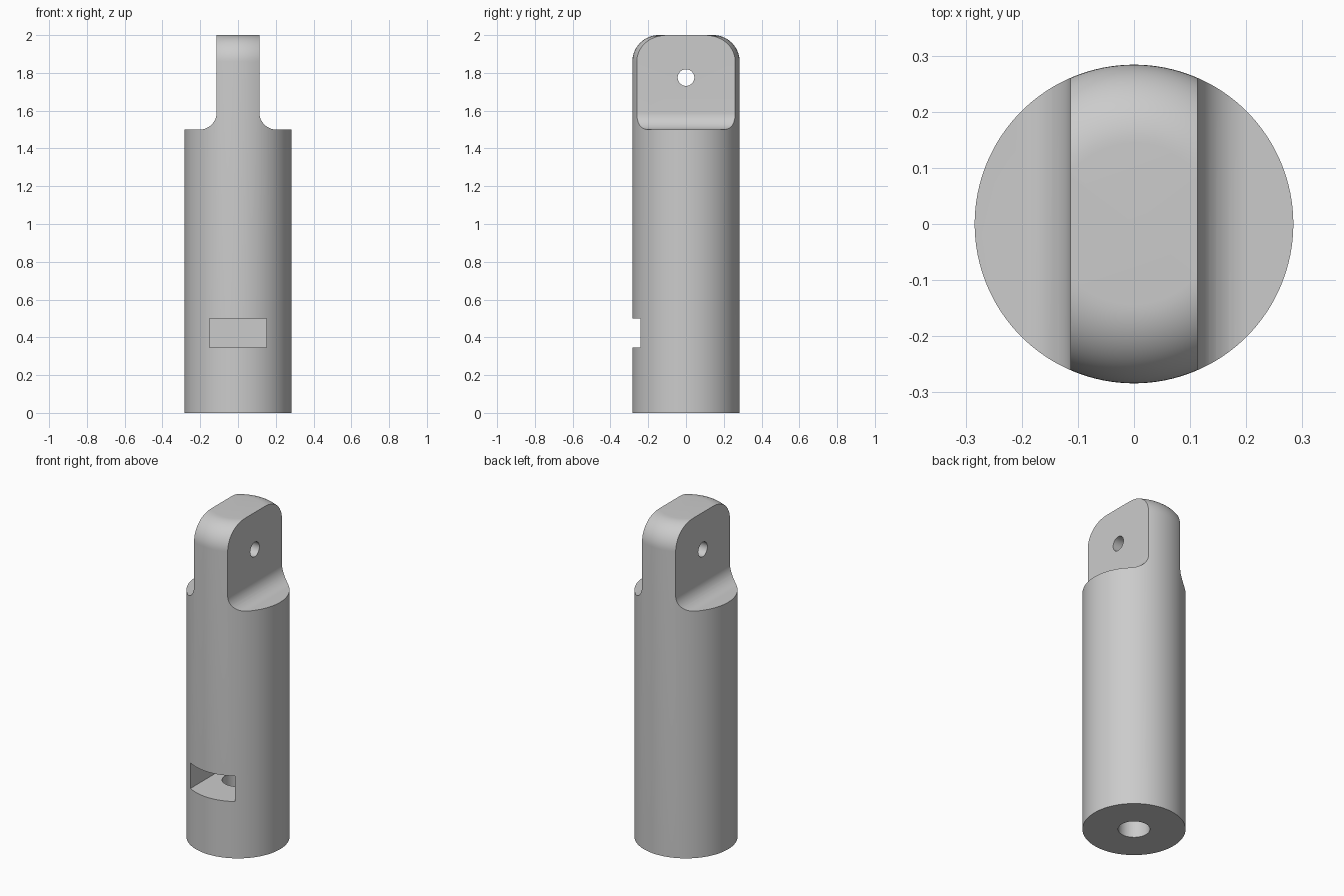
import bpy
import bmesh
import math
from mathutils import Matrix

cube = bpy.data.objects.get("Cube")
if cube:
    bpy.data.objects.remove(cube, do_unlink=True)

RADIUS, HEIGHT = 0.284, 2.0
SHOULDER, TAB_HALF = 1.5, 0.113
ROUND, FILLET = 0.14, 0.09

grey = bpy.data.materials.new("plain grey")
grey.use_nodes = True
colour = (0.6, 0.6, 0.6, 1)
grey.diffuse_color = colour
grey.node_tree.nodes["Principled BSDF"].inputs["Base Color"].default_value = colour


def add_object(name, bm):
    bmesh.ops.recalc_face_normals(bm, faces=bm.faces)
    mesh = bpy.data.meshes.new(name)
    bm.to_mesh(mesh)
    bm.free()
    mesh.materials.append(grey)
    obj = bpy.data.objects.new(name, mesh)
    bpy.context.collection.objects.link(obj)
    return obj


def arc(cx, cz, r, start, end, steps=16):
    angles = [math.radians(start + (end - start) * i / steps) for i in range(steps + 1)]
    return [(cx + r * math.cos(a), cz + r * math.sin(a)) for a in angles]


def lathe(name, profile, segments=128):
    bm = bmesh.new()
    verts = [bm.verts.new((x, 0, z)) for x, z in profile]
    edges = [bm.edges.new(pair) for pair in zip(verts, verts[1:])]
    bmesh.ops.spin(bm, geom=verts + edges, cent=(0, 0, 0), axis=(0, 0, 1),
                   angle=math.tau, steps=segments, use_merge=True)
    bmesh.ops.remove_doubles(bm, verts=bm.verts, dist=1e-5)
    return add_object(name, bm)


def prism(name, profile, half_depth):
    bm = bmesh.new()
    face = bm.faces.new([bm.verts.new((x, -half_depth, z)) for x, z in profile])
    moved = bmesh.ops.extrude_face_region(bm, geom=[face])["geom"]
    bmesh.ops.translate(bm, vec=(0, 2 * half_depth, 0),
                        verts=[v for v in moved if isinstance(v, bmesh.types.BMVert)])
    return add_object(name, bm)


def rod(name, radius, length, matrix):
    bm = bmesh.new()
    bmesh.ops.create_cone(bm, cap_ends=True, segments=48, radius1=radius,
                          radius2=radius, depth=length, matrix=matrix)
    return add_object(name, bm)


# Round body with a softly rounded top rim
body = lathe("rod_end_body", [(0, 0), (RADIUS, 0)]
             + arc(RADIUS - ROUND, HEIGHT - ROUND, ROUND, 0, 90) + [(0, HEIGHT)])

# Shoulder cuts on both sides leave a flat tab with filleted roots
cutters = []
for label, side in (("left", 1), ("right", -1)):
    outline = ([(0.5, HEIGHT + 0.2), (TAB_HALF, HEIGHT + 0.2)]
               + arc(TAB_HALF + FILLET, SHOULDER + FILLET, FILLET, 180, 270)
               + [(0.5, SHOULDER)])
    cutters.append(prism(label + "_shoulder_cutter",
                         [(side * x, z) for x, z in outline], 0.5))

# Cross hole through the tab
cutters.append(rod("cross_hole_cutter", 0.044, 1,
                   Matrix.Translation((0, 0, 1.775)) @ Matrix.Rotation(math.pi / 2, 4, "Y")))

# Bore rising from the underside through the nut slot
cutters.append(rod("bore_cutter", 0.088, 0.9, Matrix.Translation((0, 0, 0.2))))

# Nut slot open at the front
slot = prism("nut_slot_cutter", [(-0.15, 0.345), (0.15, 0.345), (0.15, 0.5), (-0.15, 0.5)], 0.3)
slot.data.transform(Matrix.Translation((0, -0.15, 0)))
cutters.append(slot)

# Cut the body, then discard the cutters
bpy.ops.object.select_all(action="DESELECT")
bpy.context.view_layer.objects.active = body
body.select_set(True)
for cutter in cutters:
    cutter.hide_render = True
    cut = body.modifiers.new(cutter.name, "BOOLEAN")
    cut.operation = "DIFFERENCE"
    cut.solver = "EXACT"
    cut.object = cutter
    bpy.ops.object.modifier_apply(modifier=cut.name)
    bpy.data.objects.remove(cutter, do_unlink=True)

bpy.ops.object.shade_smooth_by_angle(angle=math.radians(30))
